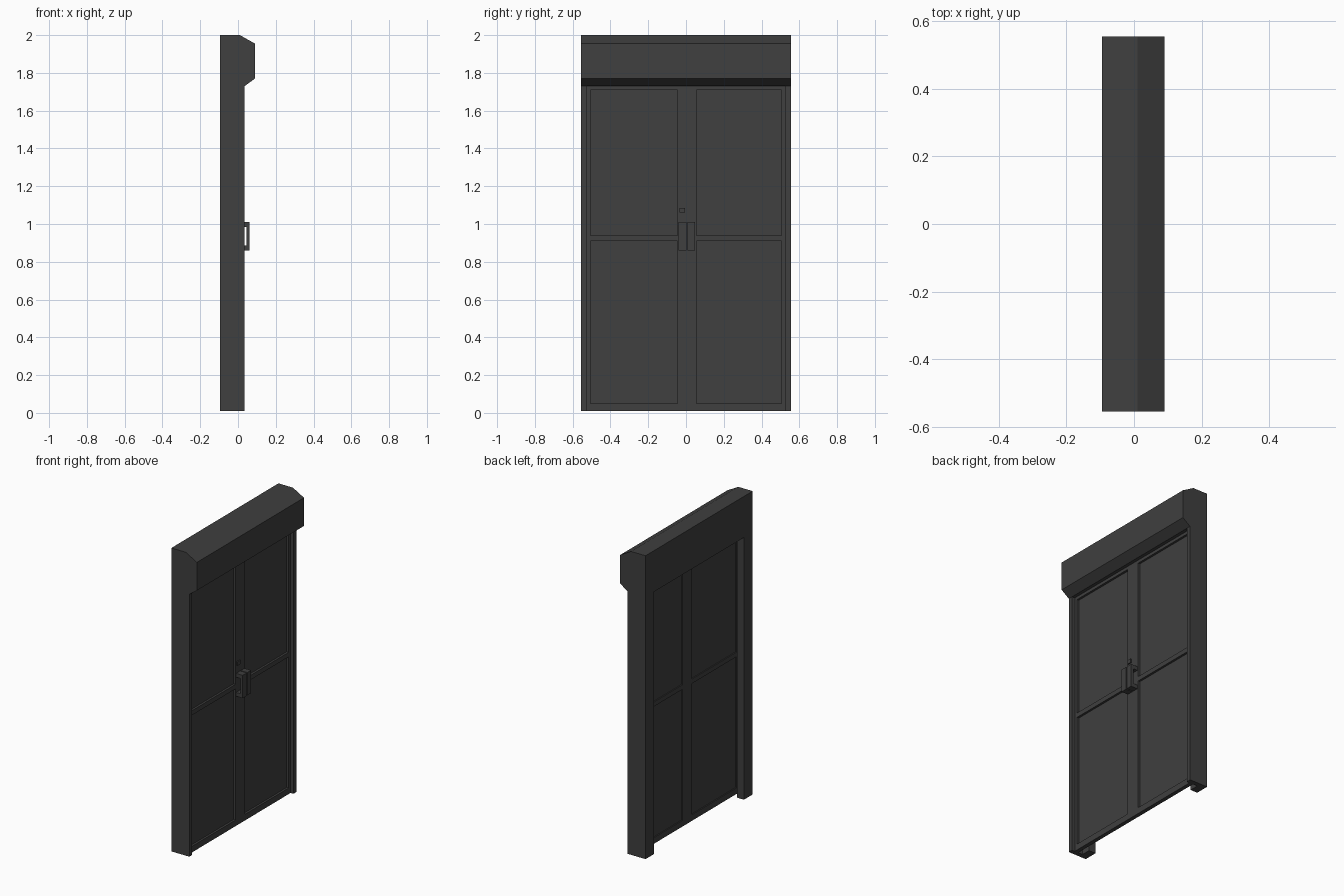
import bpy, bmesh

cube = bpy.data.objects.get("Cube")
if cube:
    bpy.data.objects.remove(cube, do_unlink=True)

# Single dark metal finish
metal = bpy.data.materials.new("dark grey metal")
metal.use_nodes = True
color = (0.05, 0.05, 0.05, 1)
metal.diffuse_color = color
metal.node_tree.nodes["Principled BSDF"].inputs["Base Color"].default_value = color

BOTTOM, LINTEL = 0.01, 1.73


def extrude(name, points, to_3d, start, end):
    """Extrude a flat outline between two values of the third axis."""
    bm = bmesh.new()
    a = [bm.verts.new(to_3d(u, v, start)) for u, v in points]
    b = [bm.verts.new(to_3d(u, v, end)) for u, v in points]
    bm.faces.new(a)
    bm.faces.new(b)
    for i in range(len(a)):
        j = (i + 1) % len(a)
        bm.faces.new((a[i], a[j], b[j], b[i]))
    bmesh.ops.recalc_face_normals(bm, faces=bm.faces)
    mesh = bpy.data.meshes.new(name)
    bm.to_mesh(mesh)
    bm.free()
    mesh.materials.append(metal)
    obj = bpy.data.objects.new(name, mesh)
    bpy.context.collection.objects.link(obj)
    return obj


def box(name, x, y, z):
    outline = [(x[0], y[0]), (x[1], y[0]), (x[1], y[1]), (x[0], y[1])]
    return extrude(name, outline, lambda u, v, w: (u, v, w), *z)


# Header box with chamfered front edges
header = [(-0.095, LINTEL), (0.035, LINTEL), (0.09, 1.77),
          (0.09, 1.955), (0.01, 2.0), (-0.095, 2.0)]
extrude("header", header, lambda u, v, w: (u, w, v), -0.555, 0.555)

# L-shaped side posts, wide at the back and thin at the front
post = [(-0.095, 0.555), (-0.095, 0.465), (-0.045, 0.465),
        (-0.045, 0.525), (0.035, 0.525), (0.035, 0.555)]
for side, label in ((-1, "right"), (1, "left")):
    extrude(label + "_post", [(x, side * y) for x, y in post],
            lambda u, v, w: (u, v, w), BOTTOM, LINTEL)

# Door frame: stiles and rails
frame_x = (-0.012, 0.014)
for name, y in (("outer_stile_a", (-0.525, -0.505)),
                ("centre_stile", (-0.045, 0.055)),
                ("outer_stile_b", (0.505, 0.525))):
    box(name, frame_x, y, (BOTTOM, LINTEL))
rails = (("bottom_rail", (BOTTOM, 0.05)), ("middle_rail", (0.91, 0.94)),
         ("top_rail", (1.71, LINTEL)))
bays = ((-0.505, -0.045), (0.055, 0.505))
for name, z in rails:
    for y in bays:
        box(name, frame_x, y, z)

# Recessed panels
for y in bays:
    for z in ((0.05, 0.91), (0.94, 1.71)):
        box("door_panel", (-0.005, 0.0), y, z)

# Pull handles: a flat grip on two short arms
for y in ((-0.04, 0.002), (0.008, 0.048)):
    box("handle_grip", (0.045, 0.062), y, (0.86, 1.01))
    for z in ((0.86, 0.885), (0.985, 1.01)):
        box("handle_arm", (0.014, 0.045), y, z)

# Small lock above the handle
box("lock", (0.014, 0.022), (-0.035, -0.005), (1.06, 1.085))
